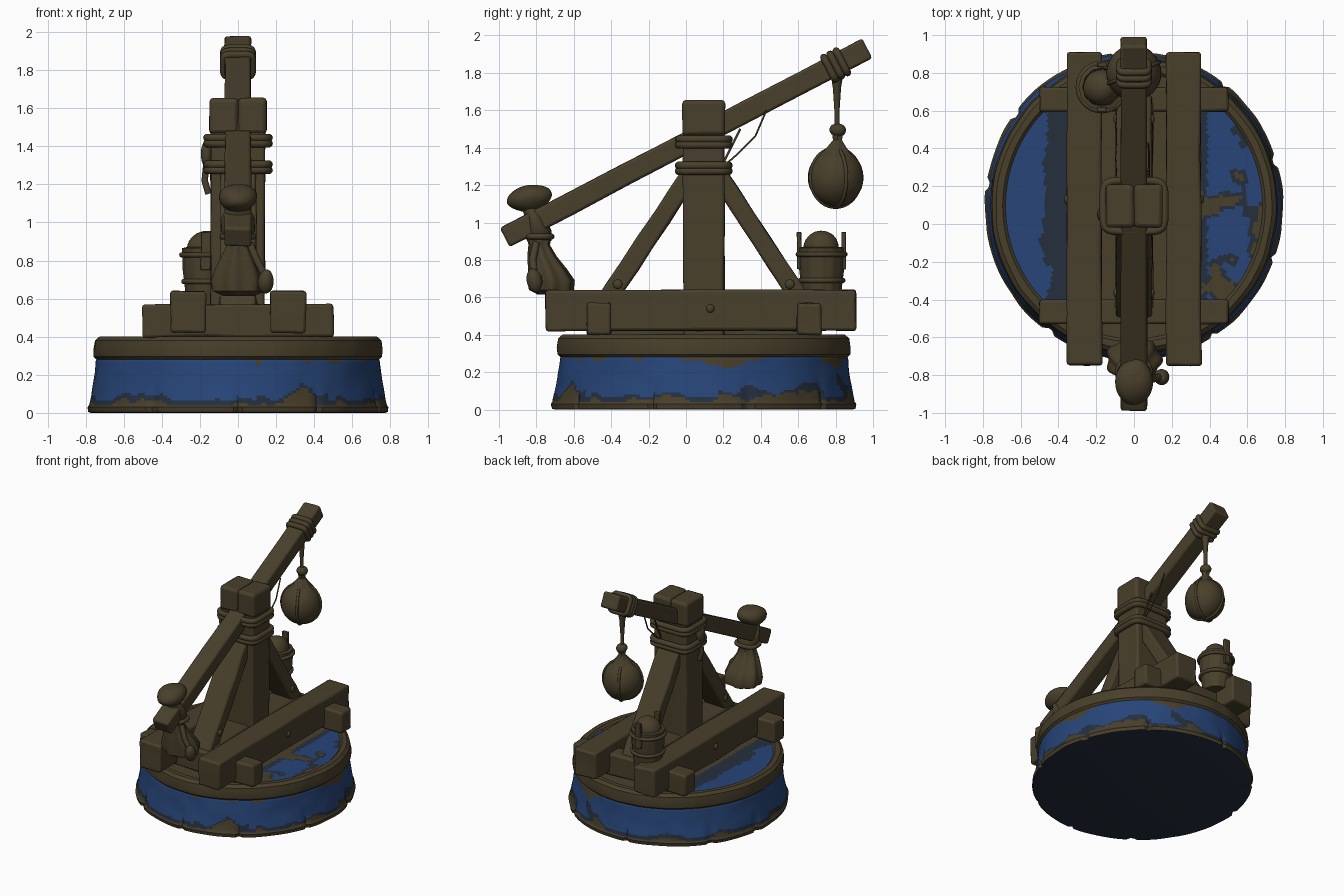
import bpy, bmesh, math
from mathutils import Vector, Matrix, noise

if "Cube" in bpy.data.objects:
    bpy.data.objects.remove(bpy.data.objects["Cube"])


def material(name, rgb):
    m = bpy.data.materials.new(name)
    m.diffuse_color = (*rgb, 1)
    m.use_nodes = True
    m.node_tree.nodes["Principled BSDF"].inputs["Base Color"].default_value = m.diffuse_color
    return m


WOOD = material("dark brown", (0.066, 0.050, 0.024))
BLUE = material("blue", (0.020, 0.060, 0.190))
SLATE = material("dark slate blue", (0.018, 0.028, 0.048))


def finish(name, bm, mats=(WOOD,), angle=40, bevel=0.0):
    bmesh.ops.recalc_face_normals(bm, faces=bm.faces)
    me = bpy.data.meshes.new(name)
    bm.to_mesh(me)
    bm.free()
    for m in mats:
        me.materials.append(m)
    ob = bpy.data.objects.new(name, me)
    bpy.context.collection.objects.link(ob)
    if bevel:
        b = ob.modifiers.new("worn edges", 'BEVEL')
        b.width, b.segments, b.limit_method = bevel, 2, 'ANGLE'
        b.angle_limit = math.radians(50)
    bpy.ops.object.select_all(action='DESELECT')
    ob.select_set(True)
    bpy.context.view_layer.objects.active = ob
    bpy.ops.object.shade_smooth_by_angle(angle=math.radians(angle))
    return ob


def beam(name, size, loc, tilt=0.0, wobble=0.008, bevel=0.014):
    """Rough hewn timber, tilted about the x axis."""
    bm = bmesh.new()
    bmesh.ops.create_cube(bm, size=1)
    bmesh.ops.subdivide_edges(bm, edges=bm.edges[:], cuts=5, use_grid_fill=True)
    mat = Matrix.Translation(loc) @ Matrix.Rotation(tilt, 4, 'X')
    for v in bm.verts:
        v.co = mat @ Vector(a * b for a, b in zip(v.co, size))
    for v in bm.verts:
        v.co += noise.noise_vector(v.co * 5) * wobble
    return finish(name, bm, bevel=bevel)


def loft(name, rings, n=32, folds=0, depth=0.0):
    """Skin through rings of (x, y, z, rx, ry), capped at both ends."""
    bm = bmesh.new()
    loops = []
    for x, y, z, rx, ry in rings:
        loop = []
        for i in range(n):
            a = math.tau * i / n
            k = 1 + depth * math.cos(folds * a)
            loop.append(bm.verts.new((x + rx * k * math.cos(a), y + ry * k * math.sin(a), z)))
        loops.append(loop)
    for p, q in zip(loops, loops[1:]):
        for i in range(n):
            bm.faces.new((p[i], p[(i + 1) % n], q[(i + 1) % n], q[i]))
    bm.faces.new(loops[0])
    bm.faces.new(loops[-1])
    return finish(name, bm)


def lump(name, loc, size, tilt=0.0, rough=0.0):
    """Ellipsoid with half sizes, tilted about x."""
    bm = bmesh.new()
    bmesh.ops.create_uvsphere(bm, u_segments=32, v_segments=18, radius=1)
    mat = Matrix.Translation(loc) @ Matrix.Rotation(tilt, 4, 'X') @ Matrix.Diagonal((*size, 1))
    bm.transform(mat)
    for v in bm.verts:
        v.co += noise.noise_vector(v.co * 8) * rough
    return finish(name, bm)


def tube(name, pts, r, cyclic=False, mat=Matrix()):
    cu = bpy.data.curves.new(name, 'CURVE')
    cu.dimensions, cu.bevel_depth, cu.bevel_resolution = '3D', r, 3
    cu.use_fill_caps = True
    s = cu.splines.new('POLY')
    s.points.add(len(pts) - 1)
    for p, co in zip(s.points, pts):
        p.co = (*(mat @ Vector(co)), 1)
    s.use_cyclic_u = cyclic
    cu.materials.append(WOOD)
    ob = bpy.data.objects.new(name, cu)
    bpy.context.collection.objects.link(ob)
    bpy.ops.object.select_all(action='DESELECT')
    ob.select_set(True)
    bpy.context.view_layer.objects.active = ob
    bpy.ops.object.convert(target='MESH')
    bpy.ops.object.shade_smooth_by_angle(angle=math.radians(50))


def lap(hx, hy, n=48, power=0.35):
    """Rounded rectangle loop in the xy plane."""
    f = lambda t: math.copysign(abs(t) ** power, t)
    return [(hx * f(math.cos(math.tau * i / n)), hy * f(math.sin(math.tau * i / n)), 0) for i in range(n)]


# Round painted base: top disc, raised rim, flared side, underside
CY, N = 0.095, 200
prof = [(0.02 + 0.66 * i / 32, 0.385) for i in range(33)]
prof += [(0.695, 0.4), (0.73, 0.4), (0.752, 0.38), (0.76, 0.33), (0.757, 0.295), (0.742, 0.28)]
prof += [(0.745 + 0.037 * (i / 18) ** 1.3, 0.275 - 0.235 * i / 18) for i in range(19)]
prof += [(0.79, 0.03), (0.785, 0.004), (0.77, 0.0), (0.02, 0.0)]
CRACKS = [-2.18, -1.57, -1.0, -0.35, 0.3, 0.9, 1.7, 2.5, 3.0]
bm = bmesh.new()
loops = []
for r, z in prof:
    loop = []
    for i in range(N):
        a = math.tau * i / N - math.pi
        k = r
        if r > 0.7:
            k += 0.005 * noise.noise(Vector((math.cos(a) * 6, math.sin(a) * 6, z * 9)))
            if z < 0.18 and any(abs(a - c) < 0.02 for c in CRACKS):
                k -= 0.02 * (1 - z / 0.18)
        loop.append(bm.verts.new((k * math.cos(a), CY + k * 1.033 * math.sin(a), z)))
    loops.append(loop)
for p, q in zip(loops, loops[1:]):
    for i in range(N):
        bm.faces.new((p[i], p[(i + 1) % N], q[(i + 1) % N], q[i]))
bm.faces.new(loops[0])
bm.faces.new(loops[-1])
for f in bm.faces:
    c = f.calc_center_median()
    r = math.hypot(c.x, (c.y - CY) / 1.033)
    n = noise.noise(c * 5) + 0.4 * noise.noise(c * 13)
    if z_top := c.z > 0.38 and r < 0.68:
        if abs(c.x) < 0.345:
            f.material_index = 0
        elif c.x < 0:
            f.material_index = 2 if c.x > -0.47 + 0.06 * n else 1
        else:
            f.material_index = 0 if n > 0.28 else 2 if n > 0.12 or c.x < 0.39 else 1
    elif c.z > 0.278:
        f.material_index = 0
    elif c.z < 0.003:
        f.material_index = 2
    else:
        worn = 1.0 if c.x > 0.1 else 0.35
        low = 0.04 + worn * max(0, 0.03 + 0.13 * n)
        high = 0.285 - worn * max(0, 0.1 * n)
        f.material_index = 0 if c.z < low or c.z > high else 2 if c.z < low + 0.028 else 1
finish("round_base", bm, (WOOD, BLUE, SLATE), 35)

# Ground frame
for y, tag in ((-0.465, "front"), (0.66, "back")):
    beam(tag + "_cross_beam", (1.0, 0.13, 0.17), (0, y, 0.485))
for s, tag in ((-1, "left"), (1, "right")):
    beam(tag + "_long_beam", (0.185, 1.66, 0.215), (s * 0.263, 0.08, 0.53))
    for y in (-0.46, 0.13, 0.66):
        lump(tag + "_beam_peg", (s * 0.355, y, 0.54), (0.016, 0.022, 0.022))
beam("centre_sill", (0.2, 1.1, 0.2), (0, 0.1, 0.49))

# Post, cap and braces
beam("main_post", (0.285, 0.22, 1.15), (0, 0.095, 0.95))
for s in (-1, 1):
    beam("post_cap_half", (0.15, 0.23, 0.19), (s * 0.075, 0.095, 1.56), wobble=0.004, bevel=0.02)
    run, rise = 0.50, 0.76
    beam("brace", (0.19, 0.1, math.hypot(run, rise)), (0, 0.095 + s * 0.31, 0.90),
         tilt=math.atan2(run, rise) * s)
    for x in (-0.095, 0.095):
        lump("brace_peg", (x, 0.095 + s * 0.46, 0.67), (0.014, 0.025, 0.025))

# Throwing arm
TILT = math.atan2(1.01, 1.94)
arm_z = lambda y: 0.92 + (y + 0.97) * math.tan(TILT)
beam("throwing_arm", (0.14, 2.185, 0.115), (0, 0, 1.425), TILT, wobble=0.006)

# Rope lashings on the post
for z in (1.29, 1.43):
    for dz in (-0.015, 0.015):
        tube("post_lashing", lap(0.162, 0.134), 0.021, True, Matrix.Translation((0, CY, z + dz)))
lump("lashing_knot", (-0.165, 0.05, 1.36), (0.03, 0.04, 0.07))
tube("lashing_tail", [(-0.165, 0.05, 1.32), (-0.175, 0.05, 1.22), (-0.155, 0.05, 1.15)], 0.018)
tube("slack_cord", [(0.08, 0.2, 1.30), (0.08, 0.28, 1.37), (0.08, 0.37, 1.46), (0.075, 0.43, 1.6)], 0.005)
tube("tight_cord", [(0.08, 0.2, 1.32), (0.078, 0.25, 1.42), (0.075, 0.29, 1.5)], 0.006)

# Hanging ball and its rope
for d in (-0.033, 0, 0.033):
    m = (Matrix.Translation((0, 0.8 + d, arm_z(0.8 + d))) @ Matrix.Rotation(TILT, 4, 'X')
         @ Matrix.Rotation(math.pi / 2, 4, 'X'))
    tube("arm_rope_wrap", lap(0.075, 0.065), 0.02, True, m)
loft("hanging_rope", [(0, 0.807, 1.80, 0.04, 0.035), (0, 0.807, 1.72, 0.022, 0.022),
                      (0, 0.807, 1.60, 0.014, 0.014), (0, 0.81, 1.36, 0.014, 0.014)], 12)
lump("rope_knot", (0, 0.81, 1.495), (0.04, 0.045, 0.035), rough=0.006)
loft("ball_neck", [(0, 0.81, 1.48, 0.03, 0.03), (0, 0.81, 1.44, 0.025, 0.025),
                   (0, 0.805, 1.40, 0.055, 0.055), (0, 0.80, 1.36, 0.09, 0.09)], 24, 6, 0.08)
lump("hanging_ball", (0, 0.80, 1.24), (0.145, 0.148, 0.158), rough=0.004)
for turn in (0.4, 1.97):
    m = (Matrix.Translation((0, 0.8, 1.24)) @ Matrix.Rotation(turn, 4, 'Z')
         @ Matrix.Rotation(math.pi / 2, 4, 'X'))
    tube("ball_seam", lap(0.146, 0.158, power=1), 0.01, True, m)

# Sack tied over the low end of the arm
lump("sack_top", (0, -0.835, 1.13), (0.1, 0.125, 0.072), 0.2, 0.01)
loft("sack_tie", [(0, -0.84, 1.10, 0.05, 0.05), (0, -0.81, 1.03, 0.085, 0.05),
                  (0, -0.79, 0.96, 0.09, 0.07), (0, -0.785, 0.90, 0.06, 0.065)], 24)
tube("sack_cord", lap(0.082, 0.066, power=0.7), 0.016, True, Matrix.Translation((0, -0.785, 0.925)))
loft("sack_body", [(0, -0.785, 0.93, 0.065, 0.065), (0, -0.785, 0.88, 0.06, 0.055),
                   (0, -0.77, 0.82, 0.09, 0.075), (0, -0.74, 0.75, 0.125, 0.1),
                   (0, -0.72, 0.69, 0.145, 0.12), (0, -0.72, 0.64, 0.135, 0.115),
                   (0, -0.72, 0.615, 0.08, 0.07)], 48, 7, 0.07)
lump("sack_flap", (0.145, -0.81, 0.69), (0.042, 0.04, 0.065), 0.2, 0.008)
tube("sack_flap_cord", [(0.06, -0.8, 0.89), (0.1, -0.82, 0.8), (0.14, -0.81, 0.72)], 0.02)

# Bucket with a stone inside
BX, BY = -0.17, 0.725
loft("bucket", [(BX, BY, z, r, r) for z, r in ((0.56, 0.1), (0.64, 0.105), (0.75, 0.118), (0.865, 0.122),
                                               (0.87, 0.1), (0.83, 0.095))], 48, 12, 0.02)
for z, r in ((0.69, 0.114), (0.83, 0.125)):
    tube("bucket_hoop", lap(r, r, power=1), 0.014, True, Matrix.Translation((BX, BY, z)))
for s in (-1, 1):
    beam("bucket_ear", (0.05, 0.024, 0.2), (BX, BY + s * 0.12, 0.85), wobble=0.003, bevel=0.006)
lump("bucket_stone", (BX, BY, 0.86), (0.095, 0.095, 0.098), rough=0.008)
